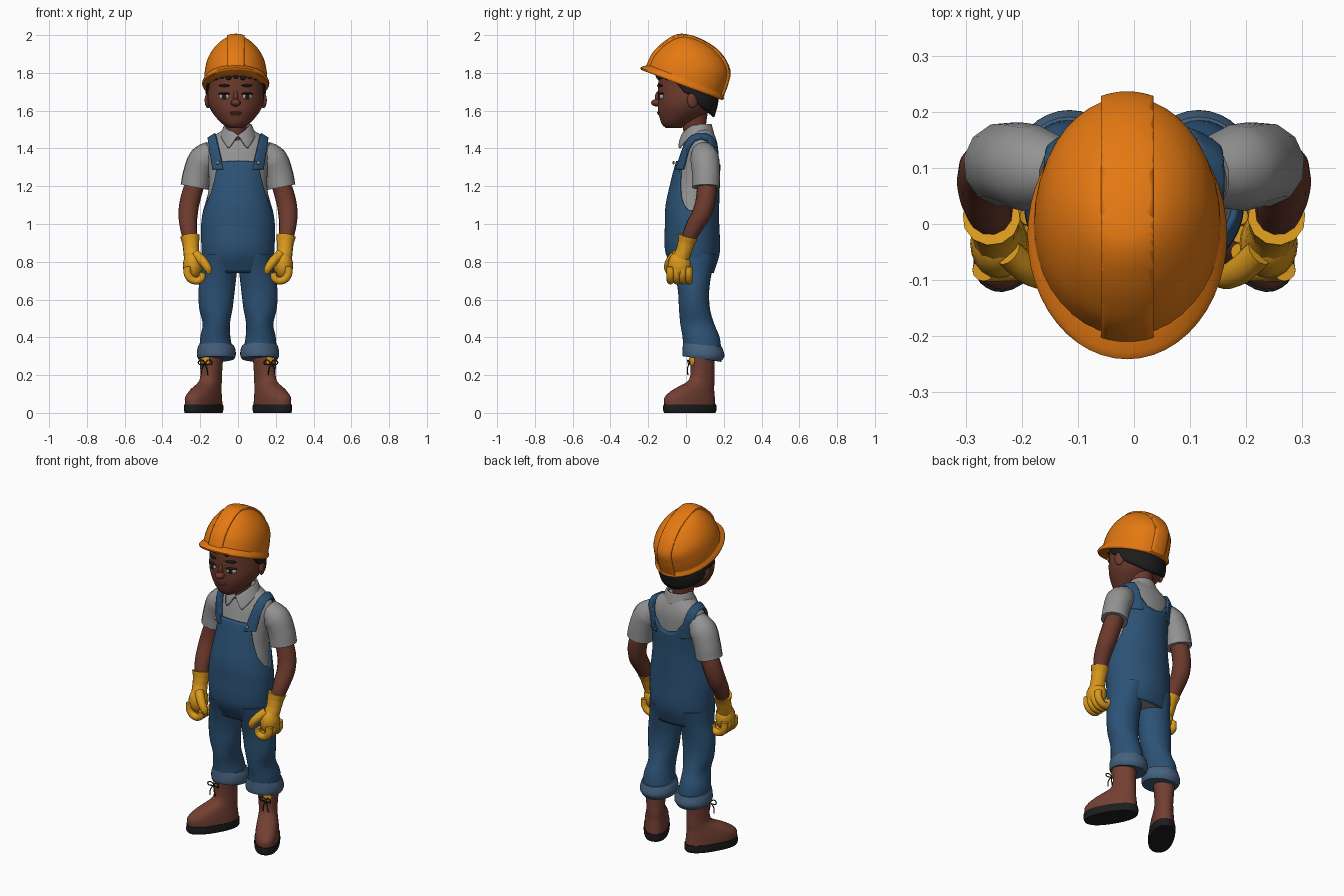
import bpy, bmesh, math
from mathutils import Vector

if "Cube" in bpy.data.objects:
    bpy.data.objects.remove(bpy.data.objects["Cube"])


def material(name, r, g, b):
    m = bpy.data.materials.new(name)
    m.use_nodes = True
    m.diffuse_color = (r, g, b, 1)
    bsdf = m.node_tree.nodes["Principled BSDF"]
    bsdf.inputs["Base Color"].default_value = (r, g, b, 1)
    bsdf.inputs["Roughness"].default_value = 0.7
    return m


ORANGE = material("helmet orange", 0.78, 0.19, 0.006)
DENIM = material("denim blue", 0.025, 0.085, 0.18)
CUFF = material("faded denim", 0.06, 0.12, 0.21)
GREY = material("shirt grey", 0.29, 0.29, 0.29)
SKIN = material("brown skin", 0.15, 0.042, 0.026)
YELLOW = material("glove yellow", 0.7, 0.32, 0.012)
LEATHER = material("boot leather", 0.17, 0.05, 0.032)
BLACK = material("black", 0.012, 0.012, 0.013)
WHITE = material("eye white", 0.45, 0.42, 0.4)
LIPS = material("lip", 0.2, 0.09, 0.08)


def finish(ob, mat, angle=50):
    ob.data.materials.clear()
    ob.data.materials.append(mat)
    bpy.ops.object.select_all(action="DESELECT")
    ob.select_set(True)
    bpy.context.view_layer.objects.active = ob
    bpy.ops.object.shade_smooth_by_angle(angle=math.radians(angle))
    return ob


def interp(table, x):
    """Piecewise linear lookup."""
    for (a, u), (b, v) in zip(table, table[1:]):
        if x <= b:
            return u + (v - u) * max(0, x - a) / (b - a)
    return table[-1][1]


def sample(rings, z):
    """Smooth cross-section (cx, cy, rx, ry) at height z."""
    z = min(max(z, rings[0][0]), rings[-1][0])
    i = next(k for k in range(len(rings) - 1) if z <= rings[k + 1][0])

    def slope(k):
        lo, hi = rings[max(k - 1, 0)], rings[min(k + 1, len(rings) - 1)]
        return [(q - p) / (hi[0] - lo[0]) for p, q in zip(lo[1:], hi[1:])]
    a, b, h = rings[i], rings[i + 1], rings[i + 1][0] - rings[i][0]
    t = (z - a[0]) / h
    e = t * t * (3 - 2 * t)
    return [p + (q - p) * e + h * (m * t * (1 - t) ** 2 - n * t * t * (1 - t))
            for p, q, m, n in zip(a[1:], b[1:], slope(i), slope(i + 1))]


def loft(name, rings, mat, low=None, high=None, grow=0.0, seg=32, rows=16,
         caps=True, shell=0.0, cuts=(), loc=(0, 0, 0), rot=(0, 0, 0), power=2.0):
    """Skin of elliptical rings; low and high give the edges by angle."""
    bm = bmesh.new()
    grid = []
    for i in range(rows + 1):
        row = []
        for j in range(seg):
            a = math.tau * j / seg
            c, s = math.cos(a), math.sin(a)
            z0 = low(c, s) if low else rings[0][0]
            z1 = high(c, s) if high else rings[-1][0]
            z = z0 + (z1 - z0) * i / rows
            cx, cy, rx, ry = sample(rings, z)
            k = 1 / (abs(c) ** power + abs(s) ** power) ** (1 / power)
            row.append(bm.verts.new((cx + (rx + grow) * c * k, cy + (ry + grow) * s * k, z)))
        grid.append(row)
    for lo, hi in zip(grid, grid[1:]):
        for j in range(seg):
            n = (j + 1) % seg
            bm.faces.new((lo[j], lo[n], hi[n], hi[j]))
    if caps:
        bm.faces.new(grid[0][::-1])
        bm.faces.new(grid[-1])
    for co, no in cuts:
        bmesh.ops.bisect_plane(bm, geom=bm.verts[:] + bm.edges[:] + bm.faces[:],
                               plane_co=co, plane_no=no, clear_outer=True)
    me = bpy.data.meshes.new(name)
    bm.to_mesh(me)
    bm.free()
    ob = bpy.data.objects.new(name, me)
    bpy.context.collection.objects.link(ob)
    ob.location, ob.rotation_euler = loc, rot
    finish(ob, mat)
    if shell:
        ob.modifiers.new("thickness", "SOLIDIFY").thickness = shell
    return ob


def tube(name, pts, mat):
    """Smooth tapered tube; each point is x, y, z, radius."""
    cu = bpy.data.curves.new(name, "CURVE")
    cu.dimensions, cu.bevel_depth, cu.bevel_resolution = "3D", 1, 4
    cu.use_fill_caps, cu.resolution_u = True, 6
    sp = cu.splines.new("BEZIER")
    sp.bezier_points.add(len(pts) - 1)
    for p, (x, y, z, r) in zip(sp.bezier_points, pts):
        p.co, p.radius = (x, y, z), r
        p.handle_left_type = p.handle_right_type = "AUTO"
    ob = bpy.data.objects.new(name, cu)
    bpy.context.collection.objects.link(ob)
    bpy.ops.object.select_all(action="DESELECT")
    ob.select_set(True)
    bpy.context.view_layer.objects.active = ob
    bpy.ops.object.convert(target="MESH")
    return finish(bpy.context.object, mat)


def ball(name, loc, size, mat, turn=0.0, seg=20):
    bpy.ops.mesh.primitive_uv_sphere_add(segments=seg, ring_count=seg // 2, location=loc,
                                         rotation=(0, 0, turn))
    ob = bpy.context.object
    ob.name, ob.scale = name, size
    return finish(ob, mat, 80)


# Torso, overalls and collar
torso = [(.74, 0, .045, .17, .09), (.85, 0, .035, .18, .132), (1.0, 0, .032, .183, .132),
         (1.1, 0, .034, .168, .13), (1.2, 0, .045, .155, .12), (1.3, 0, .06, .158, .11),
         (1.4, 0, .075, .172, .095), (1.45, 0, .08, .15, .08), (1.485, 0, .08, .1, .065),
         (1.51, 0, .08, .06, .055)]
loft("shirt_body", torso, GREY, seg=48, rows=36)
bib = [(0, 1.335), (.6, 1.33), (.68, 1.29), (.88, 1.14), (1, 1.07)]
back = [(0, 1.31), (.3, 1.32), (.55, 1.38), (.8, 1.36), (.9, 1.2), (1, 1.07)]
loft("overalls_body", torso, DENIM, high=lambda c, s: interp(bib if s < 0 else back, abs(c)),
     grow=.012, seg=96, rows=30, caps=False, shell=.014)
collar = [(1.4, 0, .058, .115, .11), (1.46, 0, .062, .1, .092), (1.535, 0, .07, .068, .064)]
flap = [(0, 1.47), (.08, 1.46), (.45, 1.4), (.9, 1.46), (1, 1.47)]
loft("shirt_collar", collar, GREY,
     low=lambda c, s: interp(flap, abs(c)) if s < 0 else 1.47,
     high=lambda c, s: interp([(0, 1.472), (.9, 1.525)], abs(c)) if s < 0 else 1.53,
     seg=64, rows=8, caps=False, shell=.01)

# Neck, head and face
X = -.012
loft("neck", [(1.42, X, .06, .06, .06), (1.5, X, .045, .055, .06), (1.62, X, .04, .07, .08)], SKIN)
head = [(1.507, X, -.065, .035, .04), (1.525, X, -.06, .065, .066), (1.55, X, -.042, .092, .094),
        (1.6, X, -.01, .13, .138), (1.65, X, 0, .148, .148), (1.72, X, .004, .146, .152),
        (1.8, X, .01, .14, .15), (1.88, X, .012, .105, .115), (1.93, X, .02, .03, .03)]
loft("head", head, SKIN, seg=40, rows=28)
hairline = [(-1, 1.785), (-.55, 1.775), (-.3, 1.74), (-.05, 1.69), (.2, 1.69), (.4, 1.62), (1, 1.565)]
hair = [(1.56, X, .025, .12, .112), (1.65, X, .01, .148, .15)] + head[5:]
loft("hair", hair, BLACK, low=lambda c, s: interp(hairline, s), high=lambda c, s: 1.86,
     grow=.012, seg=64, rows=12, caps=False, shell=.012)
for k in range(9):
    a = math.radians(-150 + 15 * k)
    ball("hair_curl", (X + .145 * math.cos(a), .005 + .152 * math.sin(a), 1.785 - .008 * (k % 2)),
         (.017, .014, .016), BLACK, seg=10)
ball("nose", (X, -.153, 1.642), (.026, .032, .02), SKIN)
ball("nose_bridge", (X, -.14, 1.672), (.014, .024, .036), SKIN)
ball("upper_lip", (X, -.14, 1.59), (.032, .014, .006), SKIN)
ball("lower_lip", (X, -.137, 1.582), (.03, .014, .007), LIPS)
for s in (1, -1):
    t = s * math.radians(24)
    ball("eye", (X + s * .06, -.131, 1.675), (.029, .013, .016), WHITE, t)
    ball("iris", (X + s * .061, -.14, 1.675), (.014, .006, .014), BLACK, t)
    ball("eyelid", (X + s * .06, -.131, 1.69), (.033, .016, .007), BLACK, t)
    ball("eyebrow", (X + s * .06, -.139, 1.733), (.032, .01, .007), BLACK, t)
    ball("ear", (X + s * .147, .035, 1.655), (.016, .03, .042), SKIN, s * .3)

# Hard hat with brim and centre ridge, tilted back
dome = [(.0, 0, .01, .168, .212), (.08, 0, .012, .163, .209), (.14, 0, .018, .148, .192),
        (.19, 0, .012, .118, .155), (.225, 0, 0, .08, .11), (.242, 0, -.01, .045, .065),
        (.25, 0, -.015, .008, .01)]
pose = dict(loc=(X, -.02, 1.745), rot=(math.radians(-20.5), 0, 0))
loft("hat_dome", dome, ORANGE, seg=40, rows=40, **pose)
loft("hat_ridge", dome, ORANGE, grow=.009, seg=64, rows=50, shell=.02,
     cuts=[((w, 0, 0), (w, 0, 0)) for w in (.047, -.047)], **pose).delta_location = (0, .002, .006)
brim = [(-.01, 0, 0, .174, .228), (0, 0, 0, .178, .236), (.012, 0, .002, .174, .226),
        (.03, 0, .01, .164, .208)]
loft("hat_brim", brim, ORANGE, seg=48, rows=8, **pose)

# Parts that come in pairs
leg = [(.32, .115, .088, .09, .1), (.4, .12, .08, .08, .098), (.47, .115, .06, .072, .09),
       (.55, .117, .045, .088, .082), (.65, .113, .04, .096, .083), (.75, .1, .038, .095, .1),
       (.84, .09, .035, .098, .125)]
cuff = [(.27, .115, .095, .085, .09), (.3, .115, .093, .102, .11), (.34, .115, .088, .1, .106),
        (.375, .117, .083, .084, .098)]
boot = [(.045, 0, 0, .066, .15), (.085, 0, 0, .064, .147), (.125, 0, .025, .058, .118),
        (.165, 0, .068, .051, .076), (.21, 0, .078, .052, .064), (.31, 0, .078, .06, .066)]
sole = [(0, 0, 0, .067, .15), (.012, 0, 0, .07, .156), (.045, 0, 0, .07, .155)]
for s, side in ((1, "left"), (-1, "right")):
    def flip(rings):
        return [(z, s * cx, cy, rx, ry) for z, cx, cy, rx, ry in rings]

    def path(*pts):
        return [(s * x, y, z, r) for x, y, z, r in pts]

    # Strap clipped from a shell around the shoulders
    loft(side + "_strap", torso, DENIM, low=lambda c, d: 1.29, grow=.018, seg=96, rows=30,
         caps=False, shell=.016,
         cuts=[((s * .082, 0, 1.3), (-s, 0, .22)), ((s * .138, 0, 1.3), (s, 0, -.15))])
    ball(side + "_strap_button", (s * .108, -.066, 1.325), (.01, .006, .01), GREY, seg=12)

    # Sleeve and arm
    tube(side + "_sleeve", path((.13, .09, 1.385, .062), (.185, .1, 1.34, .078),
                                (.215, .106, 1.27, .076), (.23, .106, 1.195, .076)), GREY)
    tube(side + "_arm", path((.21, .108, 1.26, .05), (.25, .106, 1.14, .053),
                             (.264, .085, 1.06, .052), (.262, .04, .98, .046),
                             (.25, .005, .9, .036)), SKIN)

    # Glove with curled fingers
    tube(side + "_glove_cuff", path((.254, .012, .935, .052), (.25, .002, .9, .045),
                                    (.248, -.01, .86, .042), (.24, -.03, .81, .045)), YELLOW)
    ball(side + "_palm", (s * .24, -.035, .78), (.052, .062, .075), YELLOW)
    for k in range(4):
        y = -.082 + .032 * k
        tube(side + "_finger", path((.268, y, .775, .02), (.262, y, .725, .021),
                                    (.23, y, .7, .02), (.195, y, .71, .019),
                                    (.188, y, .742, .016)), YELLOW)
    tube(side + "_thumb", path((.225, -.05, .84, .026), (.185, -.085, .8, .025),
                               (.16, -.095, .765, .021), (.152, -.09, .74, .014)), YELLOW)

    # Trouser leg and turn-up
    loft(side + "_trouser_leg", flip(leg), DENIM, rows=24)
    loft(side + "_turn_up", flip(cuff), CUFF, rows=10,
         low=lambda c, d: .285 - .015 * d, high=lambda c, d: .36 - .01 * d)

    # Boot with sole, tongue and laces
    pose = dict(loc=(s * .182, .02, 0), rot=(0, 0, s * math.radians(31)))
    loft(side + "_boot", boot, LEATHER, rows=20, power=2.3, **pose)
    loft(side + "_sole", sole, BLACK, rows=6, power=2.3, **pose)
    ball(side + "_boot_tongue", (s * .172, .031, .277), (.026, .01, .03), YELLOW, s * .54)
    for d in (-1, 1):
        tube(side + "_lace_loop", path((.174, .02, .265, .003), (.174 + d * .022, .01, .28, .003),
                                       (.174 + d * .036, .012, .262, .003),
                                       (.176, .018, .258, .003)), BLACK)
        tube(side + "_lace_end", path((.176, .018, .262, .003), (.178 + d * .012, .008, .235, .003),
                                      (.178 + d * .018, .01, .2, .003)), BLACK)
